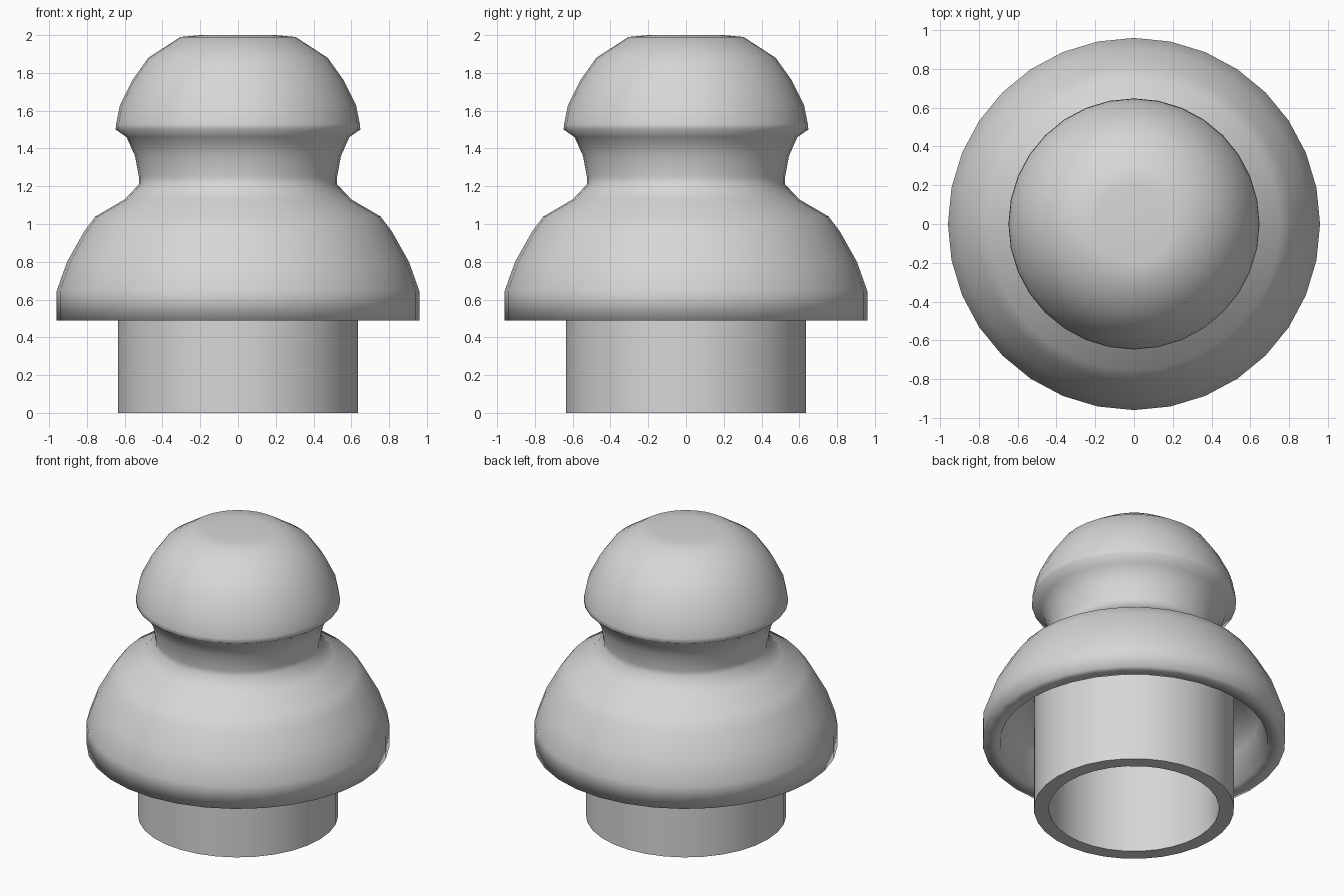
import bpy
import bmesh
from math import pi, radians
from mathutils import Matrix

SIDES = 32

cube = bpy.data.objects.get("Cube")
if cube:
    bpy.data.objects.remove(cube, do_unlink=True)

# Single pale grey material
grey = bpy.data.materials.new("pale_grey")
grey.use_nodes = True
grey.diffuse_color = (0.68, 0.68, 0.68, 1)
grey.node_tree.nodes["Principled BSDF"].inputs["Base Color"].default_value = grey.diffuse_color


def lathe(name, profile, closed, sharp_angle):
    """Revolve a radius/height profile about the z axis."""
    bm = bmesh.new()
    verts = [bm.verts.new((r, 0, z)) for r, z in profile]
    edges = [bm.edges.new(pair) for pair in zip(verts, verts[1:])]
    if closed:
        edges.append(bm.edges.new((verts[-1], verts[0])))
    bmesh.ops.spin(bm, geom=verts + edges, cent=(0, 0, 0), axis=(0, 0, 1),
                   angle=2 * pi, steps=SIDES, use_merge=False)
    bmesh.ops.remove_doubles(bm, verts=bm.verts[:], dist=0.0001)
    bmesh.ops.recalc_face_normals(bm, faces=bm.faces[:])
    mesh = bpy.data.meshes.new(name)
    bm.to_mesh(mesh)
    bm.free()
    mesh.materials.append(grey)
    obj = bpy.data.objects.new(name, mesh)
    bpy.context.collection.objects.link(obj)
    bpy.ops.object.select_all(action='DESELECT')
    obj.select_set(True)
    bpy.context.view_layer.objects.active = obj
    bpy.ops.object.shade_smooth_by_angle(angle=radians(sharp_angle))
    return obj


# Bell-shaped skirt, waist and domed head, with a hollow under the skirt
skirt = [(0, 0.80), (0.66, 0.80), (0.80, 0.68), (0.85, 0.49), (0.96, 0.49),
         (0.96, 0.645), (0.905, 0.80), (0.815, 0.96), (0.755, 1.04)]
waist = [(0.60, 1.13), (0.525, 1.21), (0.525, 1.25), (0.545, 1.36), (0.59, 1.46)]
head = [(0.648, 1.50), (0.645, 1.53), (0.625, 1.63), (0.56, 1.76),
        (0.475, 1.88), (0.305, 1.99), (0.20, 2.0), (0, 2.0)]
lathe("bell_body", skirt + waist + head, False, 120)

# Open tubular peg reaching up into the hollow
peg = [(0.635, 0), (0.635, 0.81), (0.54, 0.81), (0.54, 0)]
lathe("base_tube", peg, True, 40)
